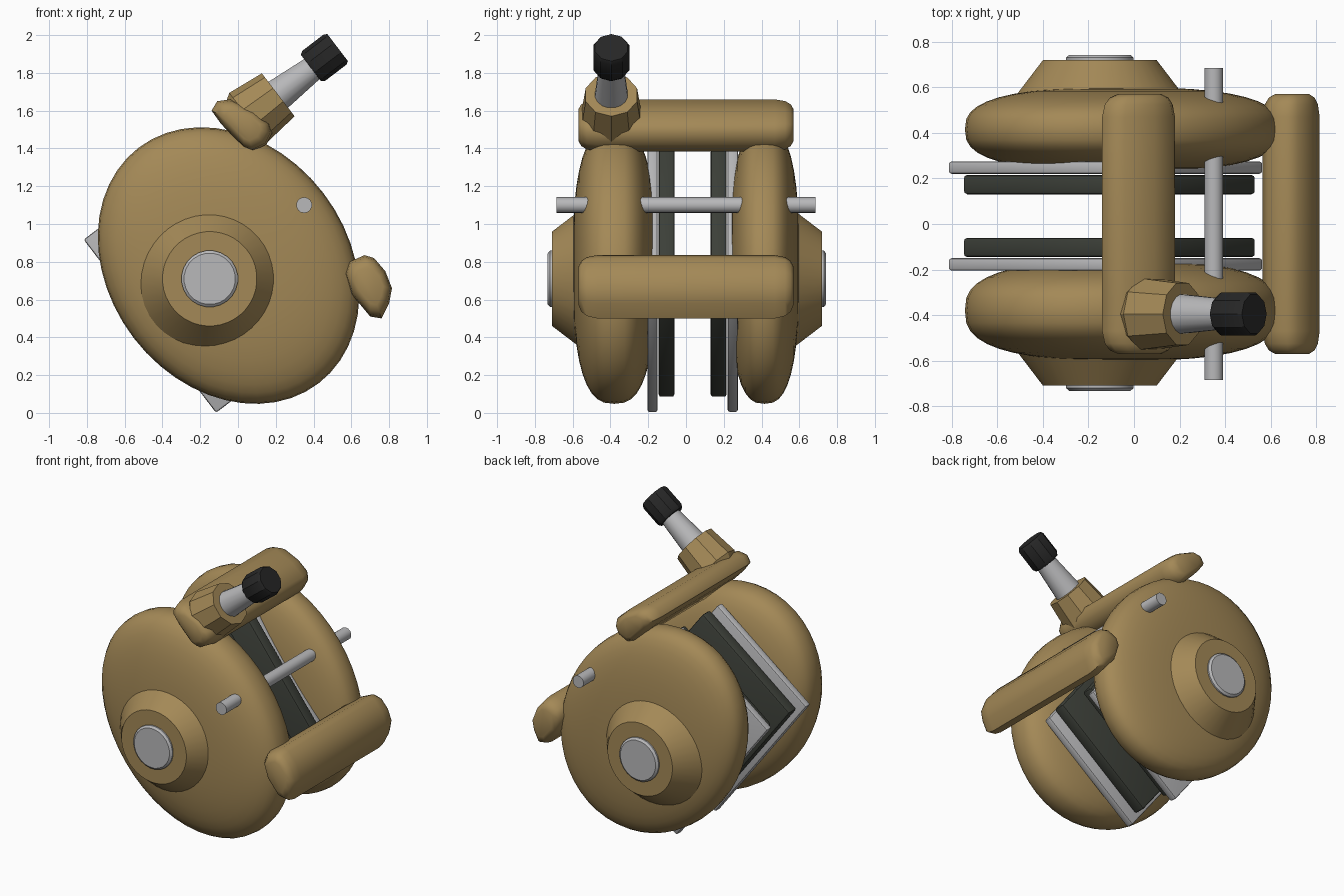
import bpy, bmesh, math
from mathutils import Vector, Matrix

cube = bpy.data.objects.get("Cube")
if cube:
    bpy.data.objects.remove(cube, do_unlink=True)


def material(name, r, g, b):
    m = bpy.data.materials.new(name)
    m.use_nodes = True
    m.diffuse_color = (r, g, b, 1)
    m.node_tree.nodes["Principled BSDF"].inputs["Base Color"].default_value = (r, g, b, 1)
    return m


gold = material("bronze gold", 0.37, 0.25, 0.095)
silver = material("silver", 0.48, 0.48, 0.49)
dark = material("dark olive grey", 0.045, 0.05, 0.04)
black = material("black rubber", 0.02, 0.02, 0.02)

TILT = math.radians(52.6)          # lean of the whole body about y
LEAN = Matrix.Rotation(TILT, 4, 'Y')


def finish(name, bm, mat, angle=35):
    bmesh.ops.recalc_face_normals(bm, faces=bm.faces)
    me = bpy.data.meshes.new(name)
    bm.to_mesh(me)
    bm.free()
    ob = bpy.data.objects.new(name, me)
    bpy.context.collection.objects.link(ob)
    me.materials.append(mat)
    bpy.ops.object.select_all(action='DESELECT')
    ob.select_set(True)
    bpy.context.view_layer.objects.active = ob
    bpy.ops.object.shade_smooth_by_angle(angle=math.radians(angle))
    return ob


def loft(name, rings, mat, angle=35):
    """Skin a list of equal rings of points and cap both ends."""
    bm = bmesh.new()
    loops = [[bm.verts.new(p) for p in ring] for ring in rings]
    n = len(loops[0])
    for a, b in zip(loops, loops[1:]):
        for i in range(n):
            j = (i + 1) % n
            bm.faces.new((a[i], a[j], b[j], b[i]))
    bm.faces.new(loops[0])
    bm.faces.new(loops[-1])
    return finish(name, bm, mat, angle)


def turned(name, start, axis, steps, mat, sides=32, angle=35):
    """Round part: steps are (distance along axis, radius)."""
    start, axis = Vector(start), Vector(axis).normalized()
    e1 = Vector((0, 1, 0)) if abs(axis.y) < 0.5 else Vector((1, 0, 0))
    e2 = axis.cross(e1)
    rings = []
    for d, r in steps:
        angles = [math.tau * (i + 0.5) / sides for i in range(sides)]
        rings.append([start + axis * d + r * (e1 * math.cos(t) + e2 * math.sin(t)) for t in angles])
    return loft(name, rings, mat, angle)


def side_disc(name, y, half):
    """Oval pillow with a rounded-square rim."""
    power, rings, steps, sides = 2 / 2.7, [], 20, 48
    for k in range(steps + 1):
        t = math.radians(-88 + 176 * k / steps)
        r = math.cos(t) ** power
        h = math.copysign(abs(math.sin(t)) ** power, t) * half
        ring = []
        for i in range(sides):
            a = math.tau * i / sides
            p = LEAN @ Vector((0.785 * r * math.cos(a), 0, 0.632 * r * math.sin(a)))
            ring.append(p + Vector((-0.05, y + h, 0.78)))
        rings.append(ring)
    loft(name, rings, gold, 60)


def slab(name, centre, size, bevel, mat):
    bm = bmesh.new()
    bmesh.ops.create_cube(bm, size=1)
    bmesh.ops.scale(bm, vec=size, verts=bm.verts)
    bmesh.ops.bevel(bm, geom=bm.edges[:], offset=bevel, segments=2, profile=0.5, affect='EDGES')
    bmesh.ops.transform(bm, matrix=Matrix.Translation(centre) @ LEAN, verts=bm.verts)
    finish(name, bm, mat)


def cross_bar(name, profile):
    """Bar along y with rounded ends."""
    cx = sum(p[0] for p in profile) / len(profile)
    cz = sum(p[1] for p in profile) / len(profile)
    ends = [(0.57, 0.6), (0.555, 0.8), (0.525, 0.93), (0.47, 1)]
    stations = [(-y, s) for y, s in ends] + [(y, s) for y, s in reversed(ends)]
    rings = [[Vector((cx + (x - cx) * s, y, cz + (z - cz) * s)) for x, z in profile]
             for y, s in stations]
    loft(name, rings, gold, 50)


# Rounded side housings
side_disc("front_housing", -0.38, 0.22)
side_disc("back_housing", 0.415, 0.185)

# Hubs and axle caps on both sides
for label, s, shift in (("front", -1, 0), ("back", 1, 0.01)):
    base = (-0.15, s * (0.54 + shift), 0.71)
    turned(label + "_hub", base, (0, s, 0), [(0, 0.38), (0.17, 0.25)], gold, 40, 30)
    turned(label + "_axle_cap", base, (0, s, 0),
           [(0.1, 0.15), (0.18, 0.15), (0.192, 0.136)], silver, 24, 30)

# Inner plates and blocks, paired about the gap
MID = 0.035
for label, s in (("front", -1), ("back", 1)):
    slab(label + "_inner_plate", (-0.125, MID + s * 0.2125, 0.72), (1.154, 0.055, 0.86), 0.012, silver)
    slab(label + "_inner_block", (-0.108, MID + s * 0.138, 0.74), (1.02, 0.085, 0.84), 0.014, dark)

# Through rod
turned("through_rod", (0.35, -0.685, 1.10), (0, 1, 0), [(0, 0.042), (1.37, 0.042)], silver, 14)

# Cross bars joining the housings
cross_bar("top_bar", [(-0.14, 1.6), (-0.11, 1.65), (-0.04, 1.66), (0.09, 1.6), (0.17, 1.53),
                      (0.18, 1.48), (0.15, 1.42), (0.08, 1.385), (0.03, 1.405), (-0.09, 1.53)])
cross_bar("side_bar", [(0.565, 0.74), (0.59, 0.8), (0.67, 0.835), (0.72, 0.82), (0.78, 0.75),
                       (0.815, 0.66), (0.8, 0.58), (0.76, 0.5), (0.7, 0.51), (0.6, 0.63)])

# Angled boss, tapered stem and grip
aim = (0.8, 0, 0.61)
turned("stem_boss", (0.213, -0.395, 1.684), aim,
       [(-0.27, 0.12), (-0.2, 0.165), (0, 0.143)], gold, 10, 30)
turned("stem", (0.213, -0.395, 1.684), aim, [(-0.05, 0.092), (0.25, 0.066)], silver, 16)
turned("grip", (0.386, -0.395, 1.826), aim, [(0, 0.088), (0.02, 0.1), (0.16, 0.1), (0.178, 0.09)], black, 10, 30)
